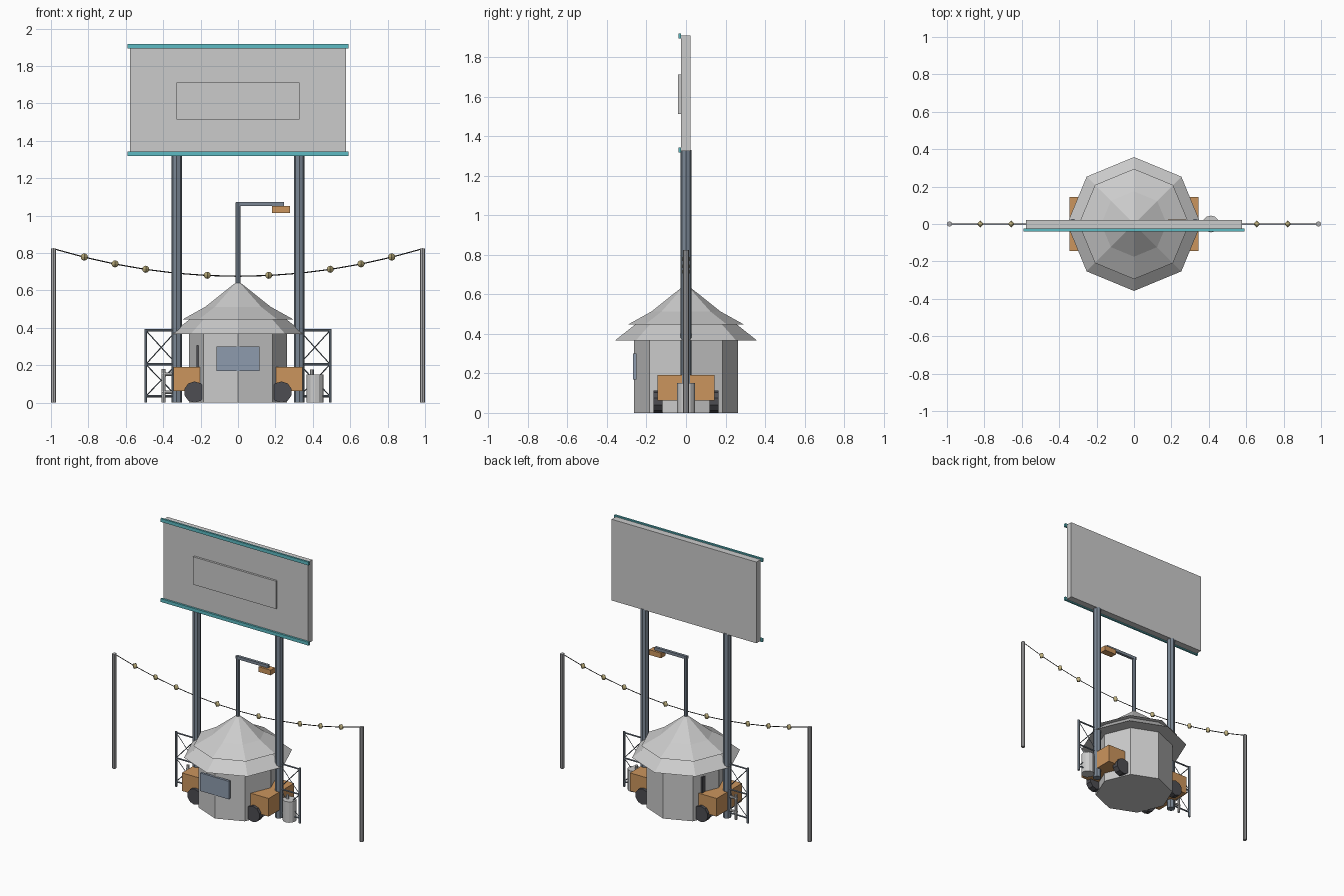
import bpy, math
from mathutils import Vector

if "Cube" in bpy.data.objects:
    bpy.data.objects.remove(bpy.data.objects["Cube"])


def mat(name, r, g, b):
    m = bpy.data.materials.new(name)
    m.diffuse_color = (r, g, b, 1)
    m.use_nodes = True
    m.node_tree.nodes["Principled BSDF"].inputs["Base Color"].default_value = m.diffuse_color
    return m


GREY = mat("pale_grey", 0.60, 0.60, 0.60)
STEEL = mat("blue_steel", 0.20, 0.245, 0.30)
GLASS = mat("window_blue", 0.27, 0.33, 0.42)
TEAL = mat("teal_tube", 0.11, 0.50, 0.55)
ORANGE = mat("orange_crate", 0.60, 0.30, 0.11)
RUBBER = mat("dark_rubber", 0.075, 0.075, 0.085)
GALV = mat("galvanised_grey", 0.42, 0.42, 0.43)
BULB = mat("warm_bulb", 0.50, 0.42, 0.20)
WIRE = mat("black_wire", 0.03, 0.03, 0.03)


def finish(name, m):
    o = bpy.context.object
    o.name = name
    o.data.materials.append(m)
    return o


def box(name, m, x0, x1, y0, y1, z0, z1):
    bpy.ops.mesh.primitive_cube_add(size=1, location=((x0 + x1) / 2, (y0 + y1) / 2, (z0 + z1) / 2))
    bpy.context.object.scale = (abs(x1 - x0), y1 - y0, z1 - z0)
    return finish(name, m)


def rod(name, m, a, b, r, sides=8):
    a, b = Vector(a), Vector(b)
    d = b - a
    bpy.ops.mesh.primitive_cylinder_add(vertices=sides, radius=r, depth=d.length, location=(a + b) / 2)
    bpy.context.object.rotation_euler = d.to_track_quat('Z', 'Y').to_euler()
    return finish(name, m)


def cone(name, m, r, z0, z1):
    bpy.ops.mesh.primitive_cone_add(vertices=8, radius1=r, radius2=0, depth=z1 - z0, location=(0, 0, (z0 + z1) / 2))
    return finish(name, m)


# octagonal hut with two overlapping roof tiers
rod("hut_wall", GREY, (0, 0, 0), (0, 0, 0.40), 0.262)
cone("lower_roof", GREY, 0.358, 0.367, 0.652)
cone("upper_roof", GREY, 0.295, 0.446, 0.61)
box("front_window", GLASS, -0.115, 0.115, -0.267, -0.25, 0.17, 0.30)
box("side_door", RUBBER, -0.222, -0.21, -0.13, 0.13, 0.01, 0.305)

# sign board with frame tubes and raised panel
box("sign_board", GREY, -0.577, 0.577, -0.025, 0.022, 1.325, 1.91)
box("sign_panel", GREY, -0.33, 0.33, -0.04, -0.025, 1.513, 1.713)
for name, z in (("sign_tube_bottom", 1.33), ("sign_tube_top", 1.907)):
    box(name, TEAL, -0.59, 0.59, -0.039, -0.025, z - 0.012, z + 0.012)

# roof mast with arm and lamp
rod("lamp_mast", STEEL, (0, 0, 0.62), (0, 0, 1.07), 0.014)
box("lamp_arm", STEEL, -0.012, 0.245, -0.01, 0.01, 1.052, 1.073)
box("lamp_head", ORANGE, 0.182, 0.277, -0.025, 0.025, 1.015, 1.052)

for s, side in ((-1, "left"), (1, "right")):
    # sign posts and string light poles
    rod(side + "_sign_post", STEEL, (s * 0.328, 0, 0), (s * 0.328, 0, 1.33), 0.028)
    rod(side + "_light_pole", GALV, (s * 0.986, 0, 0), (s * 0.986, 0, 0.825), 0.014)
    # cart with two wheels
    box(side + "_cart", ORANGE, s * 0.2, s * 0.346, -0.145, 0.145, 0.062, 0.192)
    for y in (-0.142, 0.142):
        rod(side + "_wheel", RUBBER, (s * 0.232, y - 0.023, 0.057), (s * 0.232, y + 0.023, 0.057), 0.057, 10)
    # braced side frame
    xi, xo = s * 0.328, s * 0.493
    rod(side + "_frame_post", STEEL, (xo, 0, 0), (xo, 0, 0.395), 0.009, 6)
    levels = (0.035, 0.205, 0.387)
    for z in levels:
        rod(side + "_frame_rail", STEEL, (xi, 0, z), (xo, 0, z), 0.006, 6)
    for lo, hi in zip(levels, levels[1:]):
        rod(side + "_brace_up", STEEL, (xi, 0, lo), (xo, 0, hi), 0.003, 4)
        rod(side + "_brace_down", STEEL, (xi, 0, hi), (xo, 0, lo), 0.003, 4)

# canister on the right
rod("canister", GREY, (0.411, 0, 0), (0.411, 0, 0.15), 0.045, 12)
rod("canister_neck", GREY, (0.395, 0, 0.15), (0.395, 0, 0.178), 0.01, 8)

# standpipe with two branches on the left
rod("standpipe", GREY, (-0.398, 0, 0), (-0.398, 0, 0.18), 0.01, 8)
for z in (0.055, 0.152):
    rod("standpipe_branch", GREY, (-0.408, 0, z), (-0.335, 0, z), 0.009, 8)


# sagging light string with bulbs
def sag(x):
    return 0.676 + 0.147 * (x / 0.986) ** 2


curve = bpy.data.curves.new("light_wire", 'CURVE')
curve.dimensions = '3D'
curve.bevel_depth = 0.003
curve.bevel_resolution = 0
spline = curve.splines.new('POLY')
spline.points.add(12)
for i, p in enumerate(spline.points):
    x = 0.986 * (i / 6 - 1)
    p.co = (x, 0, sag(x), 1)
curve.materials.append(WIRE)
bpy.context.collection.objects.link(bpy.data.objects.new("light_wire", curve))
for i in (1, 3, 4, 5):
    for s in (-1, 1):
        x = s * 0.986 * i / 6
        bpy.ops.mesh.primitive_uv_sphere_add(segments=4, ring_count=6, radius=0.019, location=(x, 0, sag(x) + 0.001))
        finish("bulb", BULB)
